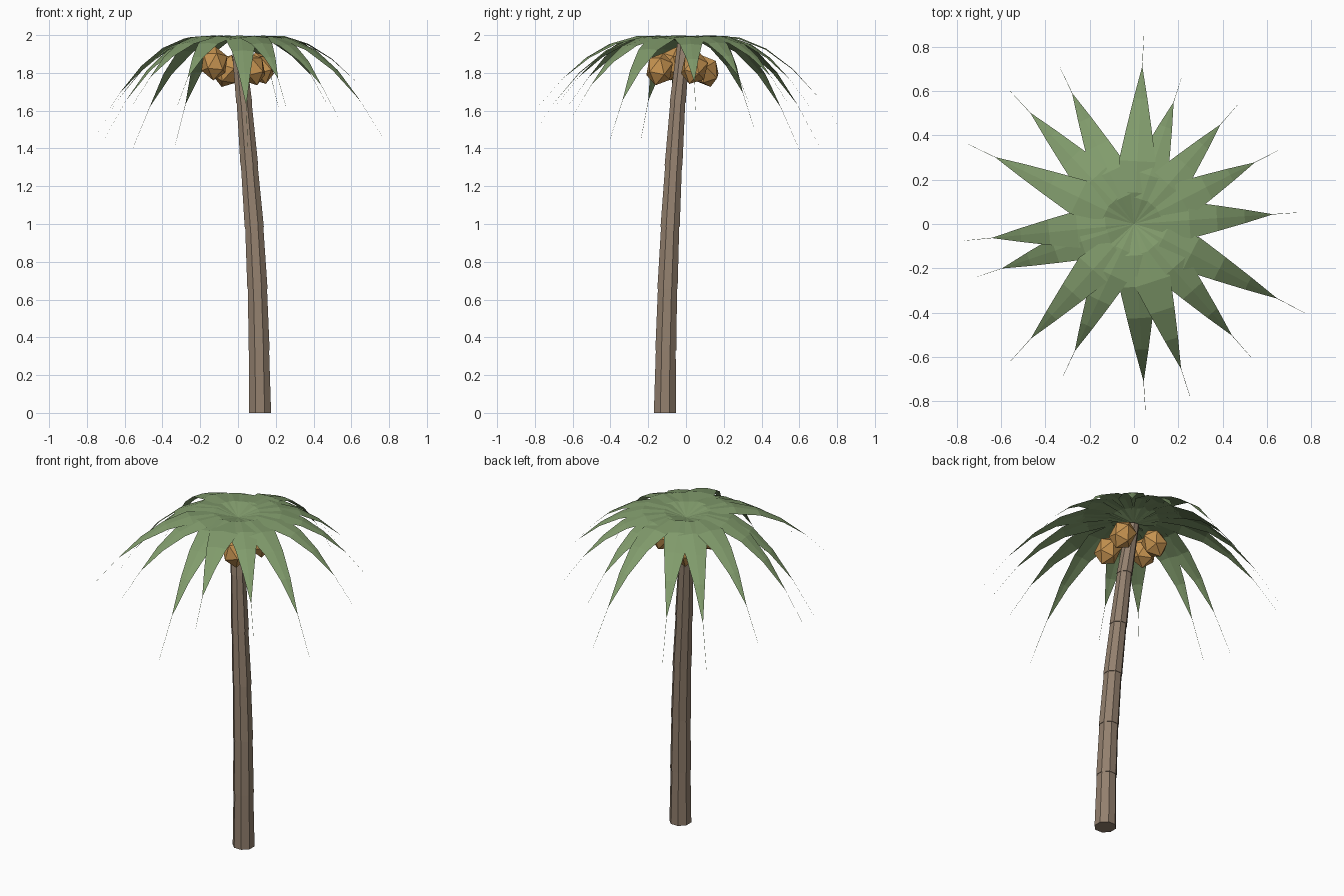
import bpy, bmesh, math, random
from mathutils import Vector, Euler

if "Cube" in bpy.data.objects:
    bpy.data.objects.remove(bpy.data.objects["Cube"], do_unlink=True)


def material(name, rgb):
    mat = bpy.data.materials.new(name)
    mat.use_nodes = True
    mat.diffuse_color = (*rgb, 1)
    bsdf = mat.node_tree.nodes["Principled BSDF"]
    bsdf.inputs["Base Color"].default_value = (*rgb, 1)
    bsdf.inputs["Roughness"].default_value = 0.9
    return mat


bark = material("bark brown", (0.29, 0.215, 0.155))
leaf = material("leaf green", (0.22, 0.33, 0.15))
husk = material("coconut husk", (0.56, 0.29, 0.08))


def finish(name, bm, mat):
    mesh = bpy.data.meshes.new(name)
    bm.to_mesh(mesh)
    bm.free()
    mesh.materials.append(mat)
    obj = bpy.data.objects.new(name, mesh)
    bpy.context.collection.objects.link(obj)
    return obj


# Trunk: leaning octagonal sections, each slightly overhanging the one below
SIDES = 8
joints = [(0.117, -0.112, 0, 0.063), (0.112, -0.107, 0.33, 0.06),
          (0.103, -0.098, 0.655, 0.058), (0.086, -0.084, 0.985, 0.055),
          (0.06, -0.066, 1.31, 0.051), (0.033, -0.044, 1.64, 0.046),
          (0.0, -0.012, 1.955, 0.04)]


def ring(bm, x, y, z, radius):
    angles = [math.tau * (i + 0.5) / SIDES for i in range(SIDES)]
    return [bm.verts.new((x + radius * math.cos(a), y + radius * math.sin(a), z))
            for a in angles]


bm = bmesh.new()
previous = None
for low, high in zip(joints, joints[1:]):
    for x, y, z, r in (low, (*high[:3], high[3] - 0.003)):
        current = ring(bm, x, y, z, r)
        if previous is None:
            bm.faces.new(current[::-1])
        else:
            for i in range(SIDES):
                j = (i + 1) % SIDES
                bm.faces.new((previous[i], previous[j], current[j], current[i]))
        previous = current
bm.faces.new(previous)
finish("trunk", bm, bark)

# Fronds: arched blades, as (direction in degrees, reach, height of the tip)
fronds = [(87, 0.85, 1.46), (72, 0.69, 1.62), (49, 0.71, 1.645), (27, 0.73, 1.645),
          (4, 0.75, 1.6), (-27.5, 0.87, 1.45), (-48.7, 0.8, 1.57), (-72, 0.82, 1.625),
          (-86.5, 0.85, 1.41), (-115, 0.755, 1.63), (-132, 0.83, 1.635),
          (-161.4, 0.75, 1.445), (-174.4, 0.77, 1.445), (154.3, 0.83, 1.51),
          (133, 0.82, 1.395), (115.3, 0.78, 1.415)]
HALF_WIDTHS = [0.004, 0.05, 0.083, 0.058, 0.031, 0.001, 0.0005]
CROWN, PEAK = 1.96, 2.0


def frond(name, degrees, reach, tip):
    a = math.radians(degrees)
    out = Vector((math.cos(a), math.sin(a), 0))
    side = Vector((-out.y, out.x, 0))
    lift = PEAK - CROWN
    root = math.sqrt(lift) + math.sqrt(lift + CROWN - tip)
    bend, rise = root ** 2, 2 * math.sqrt(lift) * root
    bm = bmesh.new()
    rows = []
    for i, half in enumerate(HALF_WIDTHS):
        t = i / (len(HALF_WIDTHS) - 1)
        mid = out * reach * t + Vector((0, 0, CROWN + rise * t - bend * t * t))
        fold = Vector((0, 0, -half * 0.1))
        rows.append([bm.verts.new(p) for p in
                     (mid - side * half + fold, mid, mid + side * half + fold)])
    for r0, r1 in zip(rows, rows[1:]):
        for k in range(2):
            bm.faces.new((r0[k], r1[k], r1[k + 1], r0[k + 1]))
    finish(name, bm, leaf)


for n, (degrees, reach, tip) in enumerate(fronds):
    frond(f"frond_{n + 1}", degrees, reach, tip)

# Coconuts: faceted, tilted nuts clustered round the top of the trunk
random.seed(4)
nuts = [(0.075, -0.14, 1.82), (0.12, 0.045, 1.825), (-0.06, 0.105, 1.81),
        (-0.125, -0.065, 1.85)]
for n, centre in enumerate(nuts):
    bm = bmesh.new()
    bmesh.ops.create_icosphere(bm, subdivisions=1, radius=1)
    obj = finish(f"coconut_{n + 1}", bm, husk)
    obj.location = centre
    obj.scale = (0.075, 0.075, 0.092)
    obj.rotation_euler = Euler([random.uniform(-0.4, 0.4) for _ in range(3)])
